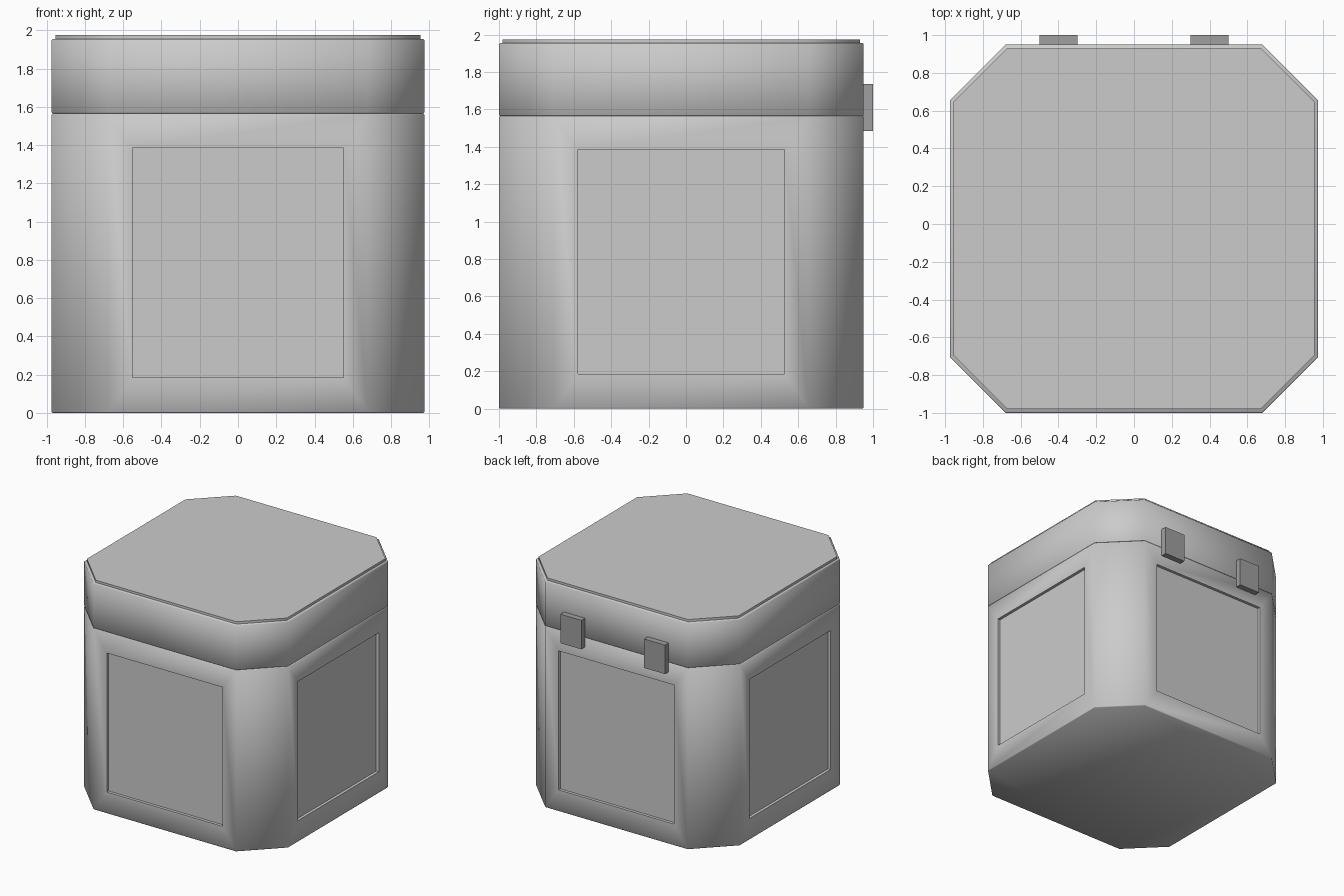
import bpy, bmesh, math
from mathutils import Vector

if "Cube" in bpy.data.objects:
    bpy.data.objects.remove(bpy.data.objects["Cube"])

HALF, CUT, CY = 0.975, 0.295, -0.025   # half width, corner cut, centre in y
SEAM, RIM, TOP, B = 1.565, 1.955, 1.975, 0.006


def ring(bm, inset, z):
    """Eight-sided outline moved inwards by inset."""
    a = HALF - inset
    b = HALF - CUT - inset * (math.sqrt(2) - 1)
    pts = [(a, -b), (a, b), (b, a), (-b, a), (-a, b), (-a, -b), (-b, -a), (b, -a)]
    return [bm.verts.new((x, y + CY, z)) for x, y in pts]


def prism(profile):
    """Closed solid through a list of (inset, z) outlines."""
    bm = bmesh.new()
    rings = [ring(bm, i, z) for i, z in profile]
    for lo, hi in zip(rings, rings[1:]):
        for k in range(8):
            n = (k + 1) % 8
            bm.faces.new((lo[k], lo[n], hi[n], hi[k]))
    bm.faces.new(rings[0][::-1])
    bm.faces.new(rings[-1])
    bm.normal_update()
    return bm


def finish(bm, name, smooth=True):
    me = bpy.data.meshes.new(name)
    bm.to_mesh(me)
    bm.free()
    ob = bpy.data.objects.new(name, me)
    bpy.context.collection.objects.link(ob)
    if smooth:
        bpy.ops.object.select_all(action='DESELECT')
        ob.select_set(True)
        bpy.context.view_layer.objects.active = ob
        bpy.ops.object.shade_smooth_by_angle(angle=math.radians(50))
    return ob


# Body with a recessed panel on each broad side
bm = prism([(B, 0), (0, B), (0, SEAM - B), (B, SEAM)])
sides = [f for f in bm.faces
         if abs(f.normal.z) < 0.01 and max(abs(f.normal.x), abs(f.normal.y)) > 0.99]
bmesh.ops.inset_individual(bm, faces=sides, thickness=0.18)
for f in sides:
    for v in f.verts:
        v.co.z = 0.185 if v.co.z < 0.8 else 1.385
bm.normal_update()
for f in bmesh.ops.extrude_discrete_faces(bm, faces=sides)['faces']:
    f.normal_update()
    bmesh.ops.translate(bm, verts=list(f.verts), vec=f.normal * -0.025)
bmesh.ops.recalc_face_normals(bm, faces=bm.faces[:])
finish(bm, "box_body")

# Lid and the thin raised plate on top of it
finish(prism([(B, SEAM), (0, SEAM + B), (0, RIM - B), (B, RIM)]), "lid")
finish(prism([(0.02, RIM - 0.01), (0.02, TOP)]), "lid_top_plate")

# Two dark hinges on the back
mat = bpy.data.materials.new("dark_metal")
mat.diffuse_color = (0.35, 0.35, 0.35, 1)
mat.use_nodes = True
mat.node_tree.nodes["Principled BSDF"].inputs["Base Color"].default_value = mat.diffuse_color
for side, label in ((-1, "left"), (1, "right")):
    bm = bmesh.new()
    bmesh.ops.create_cube(bm, size=1)
    bmesh.ops.scale(bm, vec=(0.2, 0.06, 0.25), verts=bm.verts[:])
    bmesh.ops.translate(bm, vec=Vector((side * 0.4, 0.97, 1.61)), verts=bm.verts[:])
    finish(bm, label + "_hinge", smooth=False).data.materials.append(mat)
